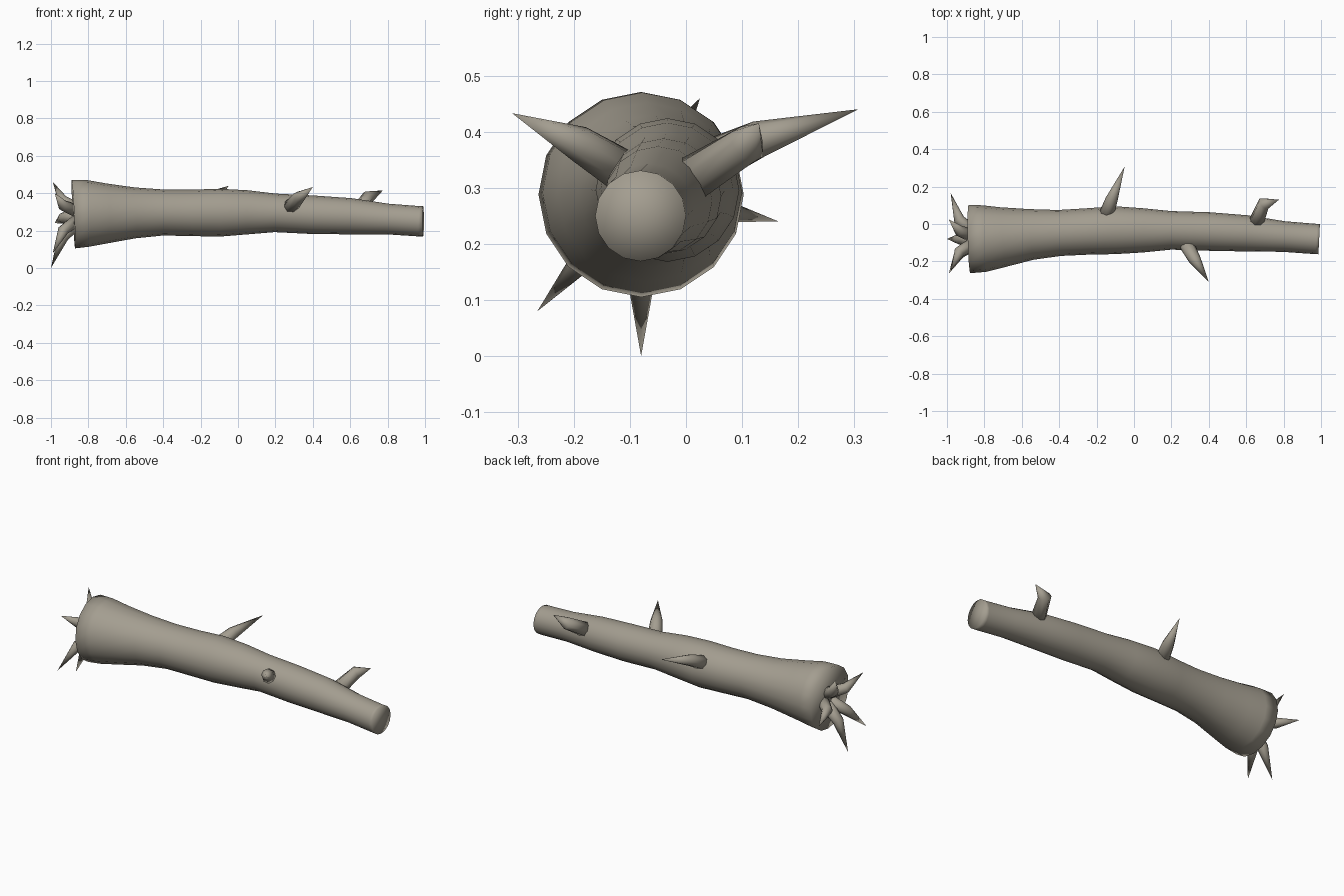
import bpy, bmesh, math
from mathutils import Vector

cube = bpy.data.objects.get("Cube")
if cube:
    bpy.data.objects.remove(cube, do_unlink=True)

bark = bpy.data.materials.new("grey_brown_bark")
bark.use_nodes = True
bark_color = (0.37, 0.34, 0.28, 1)
bark.diffuse_color = bark_color
bark.node_tree.nodes["Principled BSDF"].inputs["Base Color"].default_value = bark_color


def finish(name, bm):
    bmesh.ops.recalc_face_normals(bm, faces=bm.faces[:])
    for face in bm.faces:
        face.smooth = True
    mesh = bpy.data.meshes.new(name)
    bm.to_mesh(mesh)
    bm.free()
    mesh.materials.append(bark)
    obj = bpy.data.objects.new(name, mesh)
    bpy.context.collection.objects.link(obj)
    return obj


def bridge(bm, a, b):
    n = len(a)
    for i in range(n):
        bm.faces.new((a[i], a[(i + 1) % n], b[(i + 1) % n], b[i]))


def fan(bm, ring, point):
    tip = bm.verts.new(point)
    for i in range(len(ring)):
        bm.faces.new((ring[i], ring[(i + 1) % len(ring)], tip))


def make_ring(bm, center, direction, radius, sides):
    turn = Vector(direction).to_track_quat("X", "Z")
    verts = []
    for i in range(sides):
        a = math.tau * i / sides
        offset = Vector((0, math.sin(a), math.cos(a))) * radius
        verts.append(bm.verts.new(Vector(center) + turn @ offset))
    return verts


def make_trunk(stations, sides=16):
    """Wavy tube through stations of (x, y, z, radius), closed at both ends."""
    bm = bmesh.new()
    points = [Vector(s[:3]) for s in stations]
    rings = []
    for i, p in enumerate(points):
        heading = points[min(i + 1, len(points) - 1)] - points[max(i - 1, 0)]
        rings.append(make_ring(bm, p, heading, stations[i][3], sides))
    for a, b in zip(rings, rings[1:]):
        bridge(bm, a, b)
    fan(bm, rings[0], points[0])
    fan(bm, rings[-1], points[-1])
    return finish("trunk", bm)


def make_spike(name, base, bend, tip, base_radius, bend_radius, sides=8):
    """Bent twig: a short tube that kinks and tapers to a point."""
    base, bend, tip = Vector(base), Vector(bend), Vector(tip)
    bm = bmesh.new()
    low = make_ring(bm, base, bend - base, base_radius, sides)
    high = make_ring(bm, bend, (bend - base).normalized() + (tip - bend).normalized(),
                     bend_radius, sides)
    bridge(bm, low, high)
    fan(bm, high, tip)
    bm.faces.new(low)
    return finish(name, bm)


# Trunk, flared at the root end
make_trunk([
    (-0.88, -0.08, 0.288, 0.183),
    (-0.80, -0.078, 0.292, 0.178),
    (-0.70, -0.07, 0.292, 0.16),
    (-0.55, -0.056, 0.295, 0.136),
    (-0.40, -0.048, 0.297, 0.123),
    (-0.25, -0.040, 0.295, 0.124),
    (-0.10, -0.033, 0.296, 0.128),
    (0.05, -0.034, 0.298, 0.118),
    (0.20, -0.034, 0.295, 0.103),
    (0.40, -0.040, 0.285, 0.103),
    (0.60, -0.050, 0.277, 0.097),
    (0.80, -0.067, 0.262, 0.082),
    (0.97, -0.080, 0.250, 0.081),
    (0.99, -0.081, 0.250, 0.081),
])

# Broken branches
make_spike("back_branch", (-0.155, 0.03, 0.34), (-0.12, 0.13, 0.387),
           (-0.05, 0.307, 0.44), 0.042, 0.033)
make_spike("front_branch", (0.27, -0.09, 0.315), (0.325, -0.19, 0.378),
           (0.40, -0.31, 0.433), 0.042, 0.033)
make_spike("end_branch", (0.65, 0.0, 0.31), (0.695, 0.11, 0.378),
           (0.775, 0.13, 0.415), 0.042, 0.036)

# Roots spreading from the centre of the flared end
root_center = Vector((-0.86, -0.08, 0.288))
root_tips = [(-1.0, -0.08, 0.0), (-0.99, -0.265, 0.08), (-0.98, -0.25, 0.40),
             (-0.99, 0.025, 0.46), (-0.98, 0.165, 0.24)]
for number, tip in enumerate(root_tips, 1):
    spread = Vector(tip) - root_center
    spread.x = 0
    base = root_center + spread * 0.15
    bend = root_center + spread * 0.42 + Vector((-0.075, 0, 0))
    make_spike(f"root_{number}", base, bend, tip, 0.036, 0.03)
